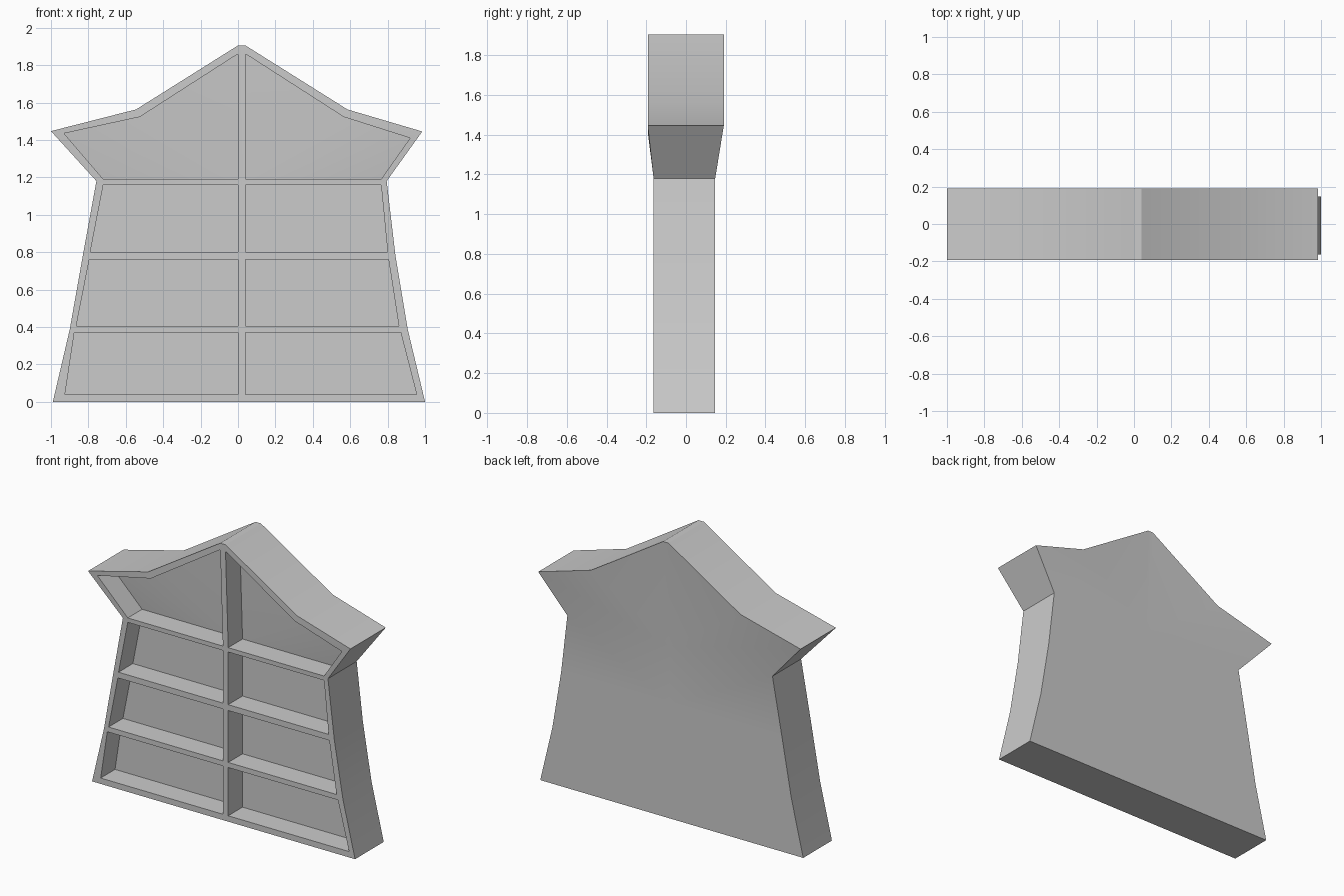
import bpy, bmesh

if "Cube" in bpy.data.objects:
    bpy.data.objects.remove(bpy.data.objects["Cube"])

MID = 0.02            # centre line of the upright divider
DEPTH = 0.155         # pocket depth
ROWS = [0.0, 0.385, 0.78, 1.18]
# slightly wonky silhouettes: wall x per row, then wing, shoulder, peak
LEFT = dict(wall=[-0.99, -0.90, -0.83, -0.757],
            crown=[(-1.0, 1.447), (-0.545, 1.563), (0.0, 1.905)],
            inner=[[(0, .04), (-.925, .04), (-.875, .37), (0, .37)],
                   [(0, .405), (-.865, .405), (-.795, .76), (0, .76)],
                   [(0, .80), (-.79, .80), (-.72, 1.16), (0, 1.16)]],
            top=[(0, 1.19), (-.72, 1.19), (-.93, 1.435), (-.525, 1.523),
                 (-.008, 1.855), (0, 1.857)])
RIGHT = dict(wall=[1.0, 0.908, 0.842, 0.795],
             crown=[(0.985, 1.445), (0.585, 1.563), (0.04, 1.905)],
             inner=[[(.04, .04), (.955, .04), (.87, .37), (.04, .37)],
                    [(.04, .405), (.86, .405), (.805, .76), (.04, .76)],
                    [(.04, .80), (.80, .80), (.765, 1.16), (.04, 1.16)]],
             top=[(.04, 1.19), (.765, 1.19), (.92, 1.41), (.565, 1.523),
                  (.048, 1.855), (.04, 1.857)])

bm = bmesh.new()
cache = {}


def vert(p, back=False, inset=0.0):
    """Vertex at front-view point p; the crown flares out front and back."""
    flare = p[1] > 1.3
    y = (0.19 if flare else 0.147) if back else (-0.192 if flare else -0.163)
    key = (round(p[0], 4), round(y + inset, 4), round(p[1], 4))
    if key not in cache:
        cache[key] = bm.verts.new(key)
    return cache[key]


def cell(outer, inner):
    """Frame ring, pocket walls, pocket floor and back panel of one cell."""
    n = len(outer)
    for i in range(n):
        j = (i + 1) % n
        bm.faces.new([vert(outer[i]), vert(outer[j]), vert(inner[j]), vert(inner[i])])
        bm.faces.new([vert(inner[i]), vert(inner[j]),
                      vert(inner[j], inset=DEPTH), vert(inner[i], inset=DEPTH)])
    if n == 4:
        bm.faces.new([vert(p, inset=DEPTH) for p in inner])
        bm.faces.new([vert(p, True) for p in outer])
    else:
        for i in range(1, n - 1):
            bm.faces.new([vert(inner[k], inset=DEPTH) for k in (0, i, i + 1)])
            bm.faces.new([vert(outer[k], True) for k in (0, i, i + 1)])


# shelf cells and the peaked crown cells
for side in (LEFT, RIGHT):
    w = side["wall"]
    for r in range(3):
        cell([(MID, ROWS[r]), (w[r], ROWS[r]), (w[r + 1], ROWS[r + 1]), (MID, ROWS[r + 1])],
             side["inner"][r])
    cell([(MID, ROWS[3]), (w[3], ROWS[3])] + side["crown"] + [(MID, 1.905)], side["top"])

    # outer shell joining front and back
    edge = [(MID, 0.0)] + list(zip(w, ROWS)) + side["crown"] + [(MID, 1.905)]
    for a, b in zip(edge, edge[1:]):
        bm.faces.new([vert(a), vert(b), vert(b, True), vert(a, True)])

bmesh.ops.recalc_face_normals(bm, faces=bm.faces[:])
mesh = bpy.data.meshes.new("bookshelf")
bm.to_mesh(mesh)
bm.free()
shelf = bpy.data.objects.new("bookshelf", mesh)
bpy.context.collection.objects.link(shelf)
bpy.context.view_layer.objects.active = shelf
shelf.select_set(True)
bpy.ops.object.shade_smooth_by_angle()
